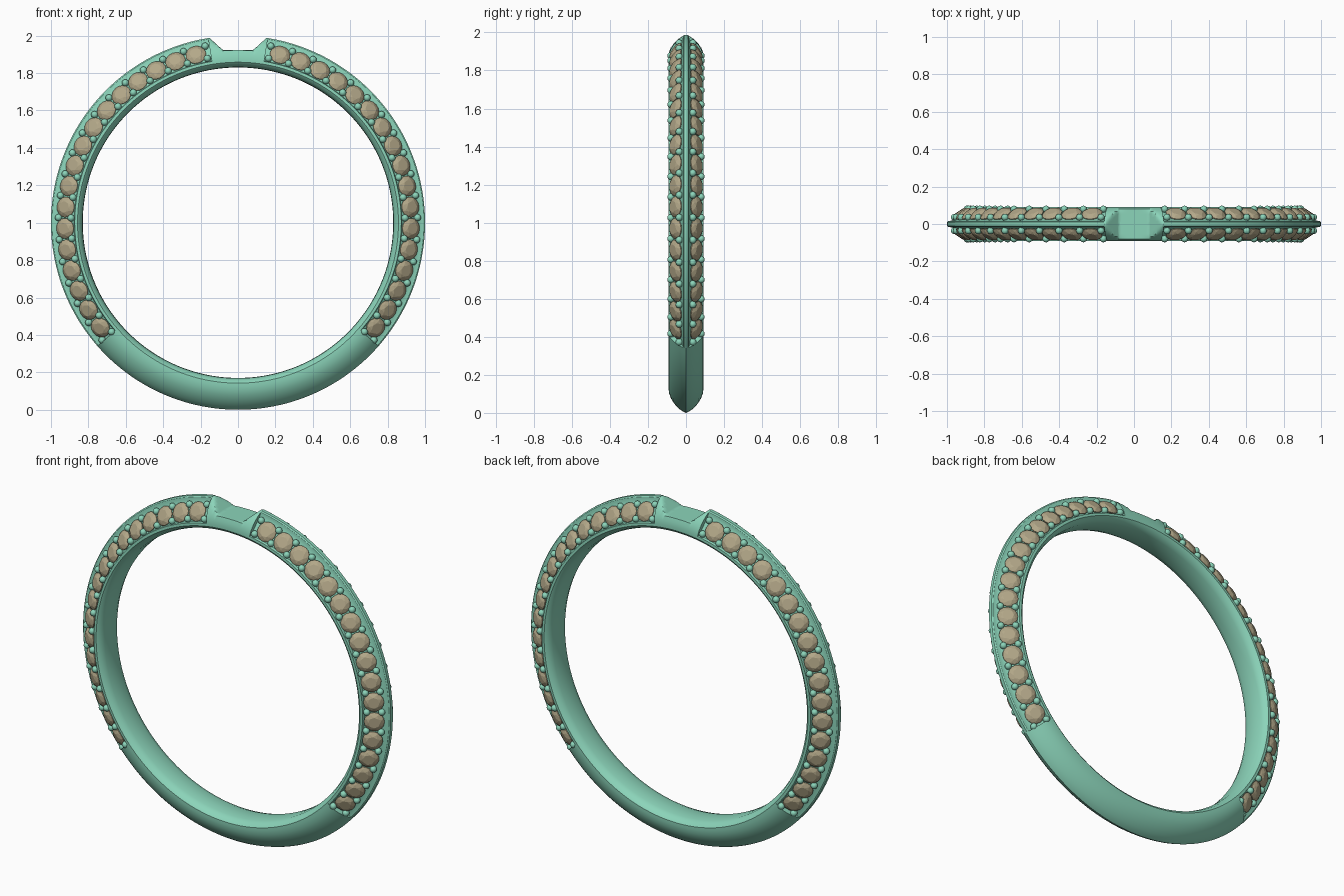
import bpy, bmesh, math
from mathutils import Vector, Matrix

if "Cube" in bpy.data.objects:
    bpy.data.objects.remove(bpy.data.objects["Cube"])

CZ = 1.0                                  # ring centre height
PAVE_LOW, PAVE_HIGH = -41.3, 80.8         # set stretch on the right side, degrees
STONES, FIRST, LAST = 17, -37.3, 75.9


def material(name, rgb):
    m = bpy.data.materials.new(name)
    m.diffuse_color = (*rgb, 1)
    m.use_nodes = True
    m.node_tree.nodes["Principled BSDF"].inputs["Base Color"].default_value = m.diffuse_color
    return m


metal = material("green_metal", (0.26, 0.66, 0.49))
gem = material("tan_stone", (0.45, 0.39, 0.25))


def add_object(name, bm, mat, smooth=None):
    bmesh.ops.recalc_face_normals(bm, faces=bm.faces)
    me = bpy.data.meshes.new(name)
    bm.to_mesh(me)
    bm.free()
    ob = bpy.data.objects.new(name, me)
    bpy.context.collection.objects.link(ob)
    me.materials.append(mat)
    if smooth:
        bpy.ops.object.select_all(action='DESELECT')
        ob.select_set(True)
        bpy.context.view_layer.objects.active = ob
        bpy.ops.object.shade_smooth_by_angle(angle=math.radians(smooth))
    return ob


# Half sections as (radius, y): plain rounded arch, and recessed ledge with centre wall
inner = [(.83, 0), (.832, .05), (.843, .08), (.858, .092)]
plain = inner + [(.875 + .125 * u, .092 * max(0, 1 - u ** 1.8) ** .75)
                 for u in (0, .2, .38, .55, .7, .84, .95, 1)]
pave = inner + [(.873, .091), (.876, .077), (.92, .049), (.965, .021),
                (.982, .017), (.993, .016), (1.0, .010), (1.0, 0)]


def full(half):
    return half + [(r, -y) for r, y in half[-2:0:-1]]


def notch_height(x):
    t = min(max((abs(x) - .08) / .072, 0), 1)
    return 1.922 + t * .066 if t < 1 else 9


def span(a, b, step):
    n = max(1, round((b - a) / step))
    return [a + (b - a) * i / n for i in range(n + 1)]


# Stations around the ring: pave, top bridge with notch, pave, plain bottom
top = sorted(span(PAVE_HIGH, 180 - PAVE_HIGH, .6) + [81.24, 85.04, 94.96, 98.76])
stations = [(a, pave) for a in span(PAVE_LOW, PAVE_HIGH, 2)]
stations += [(a, plain) for a in top]
stations += [(a, pave) for a in span(180 - PAVE_HIGH, 180 - PAVE_LOW, 2)]
stations += [(a, plain) for a in span(180 - PAVE_LOW, 360 + PAVE_LOW, 2)]

bm = bmesh.new()
rings = []
for ang, half in stations:
    c, s = math.cos(math.radians(ang)), math.sin(math.radians(ang))
    ring = []
    for r, y in full(half):
        x, z = r * c, CZ + r * s
        if s > 0 and half is plain:
            z = min(z, notch_height(x))
        ring.append(bm.verts.new((x, y, z)))
    rings.append(ring)
n = len(rings[0])
for i, a in enumerate(rings):
    b = rings[(i + 1) % len(rings)]
    for j in range(n):
        k = (j + 1) % n
        bm.faces.new((a[j], a[k], b[k], b[j]))
bmesh.ops.remove_doubles(bm, verts=bm.verts, dist=1e-5)
add_object("ring_band", bm, metal, 32)


# Local frame on the slanted ledge: columns are tangent, across, outward normal
def ledge_frame(deg, side, across=0, lift=0):
    a = math.radians(deg)
    radial = Vector((math.cos(a), 0, math.sin(a)))
    tangent = Vector((-math.sin(a), 0, math.cos(a)))
    yv = Vector((0, side, 0))
    up = (radial * .545 + yv * .838).normalized()
    acr = (radial * .838 - yv * .545).normalized()
    p = Vector((0, 0, CZ)) + radial * .921 + yv * .049 + acr * across + up * lift
    m = Matrix((tangent, acr, up)).transposed().to_4x4()
    m.translation = p
    return m


def circle(r, z, count, turn=0):
    return [Vector((r * math.cos(2 * math.pi * (i + turn) / count),
                    r * math.sin(2 * math.pi * (i + turn) / count), z))
            for i in range(count)]


# One faceted brilliant: table, crown, girdle, pavilion
cut = (circle(.031, .019, 8) + circle(.044, .0125, 8, .5) + circle(.055, .003, 16)
       + circle(.055, -.001, 16) + [Vector((0, 0, -.04))])

stones, beads = bmesh.new(), bmesh.new()
pitch = (LAST - FIRST) / (STONES - 1)
for side in (-1, 1):
    for flip in (False, True):
        for i in range(STONES + 1):
            deg = FIRST + i * pitch
            if i < STONES:
                m = ledge_frame(180 - deg if flip else deg, side, 0, .006)
                vs = [stones.verts.new(m @ p) for p in cut]
                bmesh.ops.convex_hull(stones, input=vs)
            # gripping beads between neighbouring stones
            deg -= pitch / 2
            for across in (-.040, .040):
                m = ledge_frame(180 - deg if flip else deg, side, across, .010)
                bmesh.ops.create_uvsphere(beads, u_segments=14, v_segments=9,
                                          radius=.019, matrix=m)
add_object("set_stones", stones, gem)
add_object("grip_beads", beads, metal, 60)
